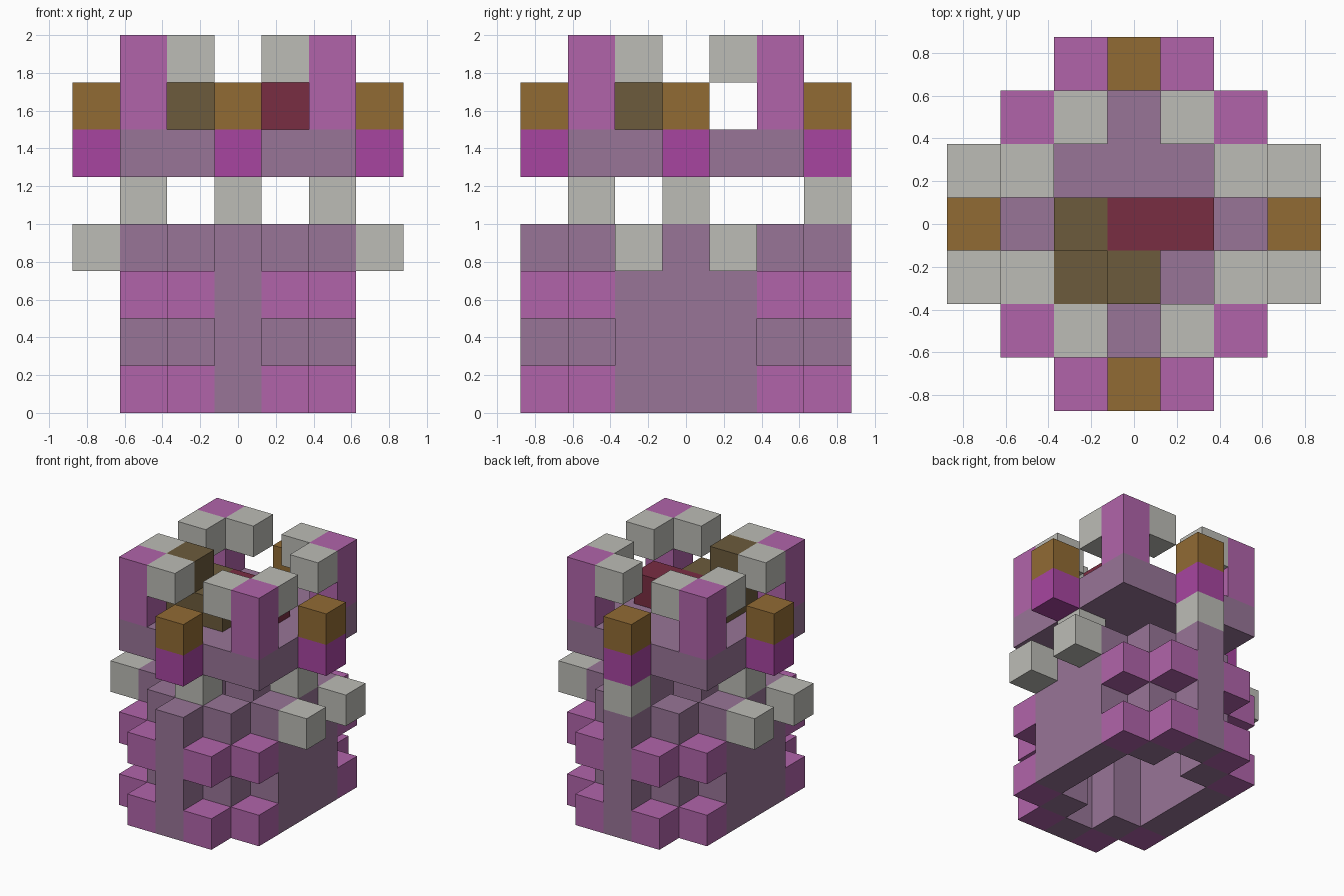
import bpy
import bmesh
from mathutils import Vector

UNIT = 0.25  # edge length of one block

cube = bpy.data.objects.get("Cube")
if cube:
    bpy.data.objects.remove(cube, do_unlink=True)


def linear(c):
    c /= 255
    return c / 12.92 if c <= 0.04045 else ((c + 0.055) / 1.055) ** 2.4


def material(name, *rgb):
    colour = [linear(c) for c in rgb] + [1]
    mat = bpy.data.materials.new(name)
    mat.use_nodes = True
    mat.diffuse_color = colour
    mat.node_tree.nodes["Principled BSDF"].inputs["Base Color"].default_value = colour
    return mat


mauve = material("mauve", 152, 117, 151)
pink = material("pink", 177, 100, 170)
magenta = material("magenta", 167, 69, 160)
pale = material("pale_grey", 188, 188, 182)
ochre = material("ochre", 145, 107, 52)
brown = material("dark_brown", 108, 91, 60)
red = material("dark_red", 121, 45, 66)

AXES = [Vector(v) for v in ((1, 0, 0), (0, 1, 0), (0, 0, 1))]


def part(name, mat, cells):
    """Join unit blocks into one mesh, leaving out faces between neighbours."""
    cells = set(cells)
    bm = bmesh.new()
    for cell in cells:
        centre = Vector(cell) + AXES[2] / 2
        for a in range(3):
            for sign in (-1, 1):
                n = AXES[a] * sign
                if tuple(int(c) for c in Vector(cell) + n) in cells:
                    continue
                u, v = AXES[(a + 1) % 3] / 2, AXES[(a + 2) % 3] / 2 * sign
                mid = centre + n / 2
                corners = (mid - u - v, mid + u - v, mid + u + v, mid - u + v)
                bm.faces.new([bm.verts.new(p * UNIT) for p in corners])
    bmesh.ops.remove_doubles(bm, verts=bm.verts, dist=0.001)
    mesh = bpy.data.meshes.new(name)
    bm.to_mesh(mesh)
    bm.free()
    mesh.materials.append(mat)
    obj = bpy.data.objects.new(name, mesh)
    bpy.context.collection.objects.link(obj)


def mirrored(points):
    """Repeat plan points across both axes."""
    return {(sx * x, sy * y) for x, y in points for sx in (-1, 1) for sy in (-1, 1)}


def stack(plan, levels):
    return [(x, y, z) for x, y in plan for z in levels]


# Hollow body wall, open at top and bottom
wall = mirrored([(0, 3), (1, 2), (2, 1), (2, 0)])
part("body_wall", mauve, stack(wall, range(4)))

# Stepped corner bands
for name, level in (("lower_band", 0), ("upper_band", 2)):
    part(name, pink, stack(mirrored([(1, 3), (2, 2)]), [level]))

# Side knobs and short posts carrying the platform
part("side_knobs", pale, stack(mirrored([(3, 1)]), [3]))
part("support_posts", pale, stack([(2, 0), (-2, 0), (0, -2), (0, 3)], [4]))

# Platform with a two-tone bracket on each side
span = range(-2, 3)
part("platform", mauve, [(x, y, 5) for x in span for y in span])
sides = mirrored([(3, 0), (0, 3)])
part("bracket_bases", magenta, stack(sides, [5]))
part("bracket_tops", ochre, stack(sides, [6]))

# Corner towers with overhanging battlements
part("corner_towers", pink, stack(mirrored([(2, 2)]), (6, 7)))
part("battlements", pale, stack(mirrored([(1, 2), (2, 1)]), [7]))

# Objects standing on the platform
part("brown_stack", brown, stack([(-1, 0), (0, -1), (-1, -1)], [6]) + [(-1, -1, 7)])
part("red_bench", red, stack([(0, 0), (1, 0)], [6]))
